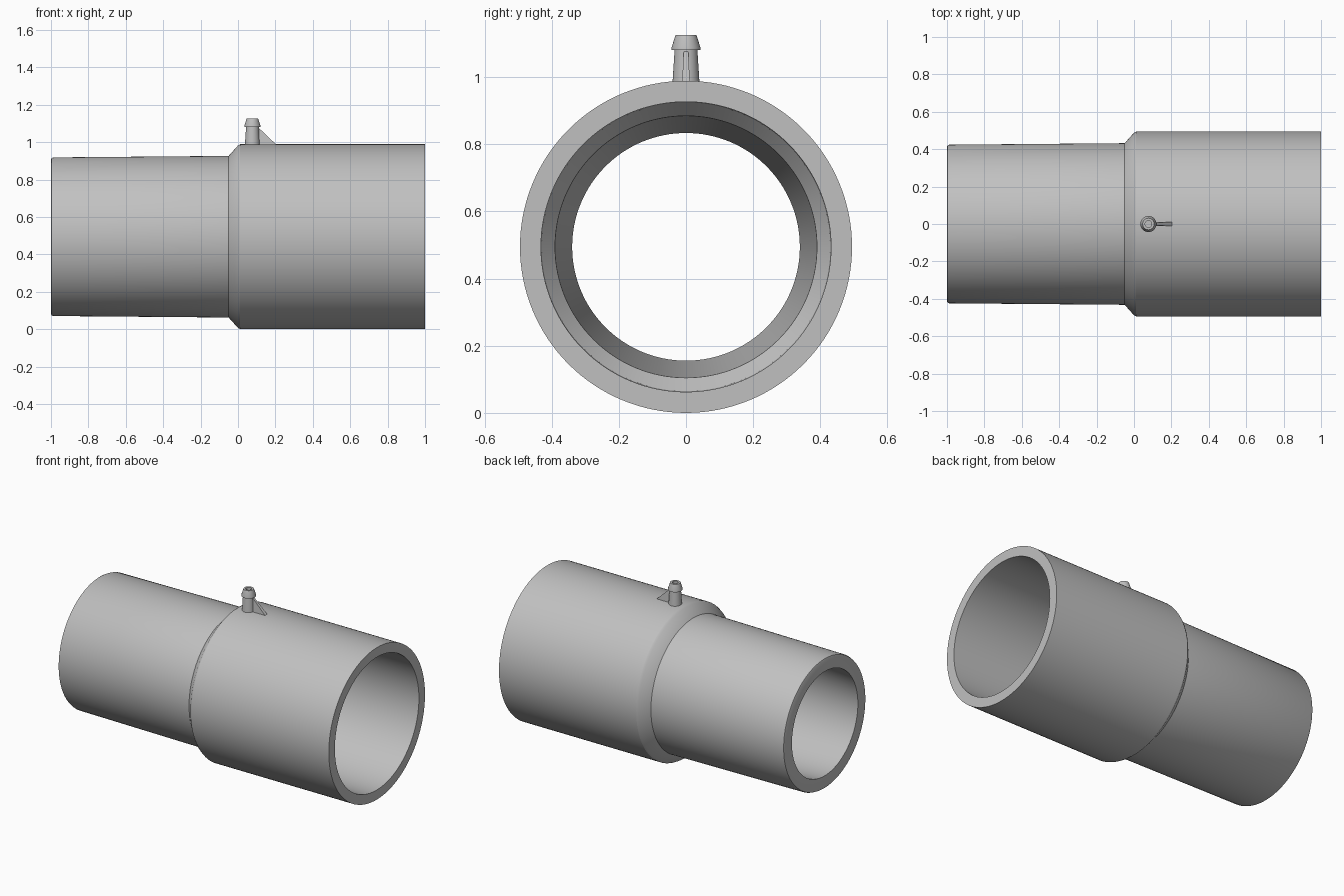
import bpy, bmesh
from math import cos, sin, pi, radians
from mathutils import Matrix, Vector

cube = bpy.data.objects.get("Cube")
if cube:
    bpy.data.objects.remove(cube)

AXIS_Z = 0.4945   # height of the tube axis
PORT_X = 0.077    # position of the hose barb along the tube

grey = bpy.data.materials.new("light grey plastic")
grey.use_nodes = True
colour = (0.53, 0.53, 0.53, 1)
grey.diffuse_color = colour
grey.node_tree.nodes["Principled BSDF"].inputs["Base Color"].default_value = colour


def finish(name, bm):
    bmesh.ops.recalc_face_normals(bm, faces=bm.faces)
    mesh = bpy.data.meshes.new(name)
    bm.to_mesh(mesh)
    bm.free()
    mesh.materials.append(grey)
    obj = bpy.data.objects.new(name, mesh)
    bpy.context.collection.objects.link(obj)
    return obj


def smooth(obj):
    bpy.ops.object.select_all(action="DESELECT")
    obj.select_set(True)
    bpy.context.view_layer.objects.active = obj
    bpy.ops.object.shade_smooth_by_angle(angle=radians(25))


def lathe(name, profile, sides, matrix):
    """Revolve a closed (radius, height) profile about local z."""
    bm = bmesh.new()
    rings = [[bm.verts.new((r * cos(2 * pi * i / sides), r * sin(2 * pi * i / sides), h))
              for i in range(sides)] for r, h in profile]
    for a, b in zip(rings, rings[1:] + rings[:1]):
        for i in range(sides):
            j = (i + 1) % sides
            bm.faces.new((a[i], a[j], b[j], b[i]))
    bm.transform(matrix)
    return finish(name, bm)


# Stepped tube: tapered narrow end, sloped shoulder, wide socket
along_x = Matrix.Translation((0, 0, AXIS_Z)) @ Matrix.Rotation(pi / 2, 4, "Y")
tube = lathe("stepped_tube", [
    (0.339, -1), (0.413, -1), (0.420, -0.997), (0.424, -0.988),
    (0.432, -0.05), (0.488, 0.0), (0.4945, 0.012), (0.4945, 1),
    (0.432, 1), (0.430, 0.0), (0.390, -0.05)], 128, along_x)

# Drill the port through the wall
bm = bmesh.new()
bmesh.ops.create_cone(bm, cap_ends=True, segments=32, radius1=0.018, radius2=0.018,
                      depth=0.3, matrix=Matrix.Translation((PORT_X, 0, 0.98)))
drill = finish("port_cutter", bm)
drill.hide_render = True
cut = tube.modifiers.new("port", "BOOLEAN")
cut.operation, cut.solver, cut.object = "DIFFERENCE", "EXACT", drill
bpy.ops.object.select_all(action="DESELECT")
bpy.context.view_layer.objects.active = tube
tube.select_set(True)
bpy.ops.object.modifier_apply(modifier=cut.name)
bpy.data.objects.remove(drill)
smooth(tube)

# Hollow hose barb standing on the tube
barb = lathe("hose_barb", [
    (0.018, 0.97), (0.041, 0.97), (0.034, 1.08), (0.043, 1.08),
    (0.043, 1.088), (0.031, 1.126), (0.018, 1.126)], 32,
    Matrix.Translation((PORT_X, 0, 0)))
smooth(barb)

# Triangular rib bracing the barb, thicker at its foot
bm = bmesh.new()
sides = []
for s in (-1, 1):
    sides.append([bm.verts.new(Vector((x, s * t, z))) for x, t, z in (
        (PORT_X + 0.025, 0.012, 0.98), (0.212, 0.012, 0.98), (PORT_X + 0.025, 0.006, 1.085))])
    bm.faces.new(sides[-1])
for i in range(3):
    j = (i + 1) % 3
    bm.faces.new((sides[0][i], sides[0][j], sides[1][j], sides[1][i]))
finish("barb_rib", bm)
